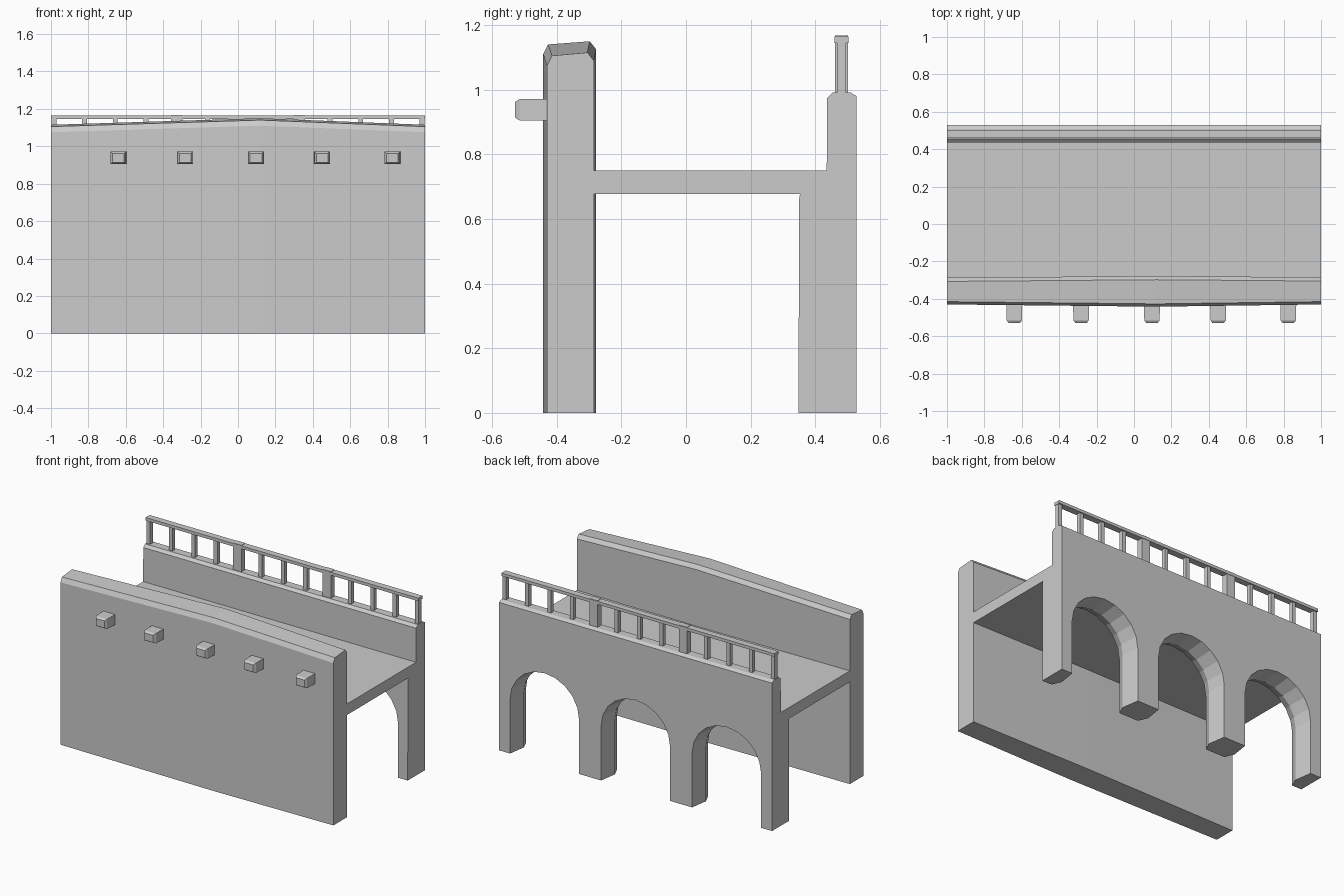
import bpy, bmesh, math

if "Cube" in bpy.data.objects:
    bpy.data.objects.remove(bpy.data.objects["Cube"])


def make_object(name, rings):
    """Loft matching closed rings of points and cap both ends."""
    bm = bmesh.new()
    loops = [[bm.verts.new(p) for p in ring] for ring in rings]
    n = len(loops[0])
    for a, b in zip(loops, loops[1:]):
        for i in range(n):
            j = (i + 1) % n
            bm.faces.new((a[i], a[j], b[j], b[i]))
    bm.faces.new(loops[0])
    bm.faces.new(loops[-1])
    bmesh.ops.recalc_face_normals(bm, faces=bm.faces)
    me = bpy.data.meshes.new(name)
    bm.to_mesh(me)
    bm.free()
    ob = bpy.data.objects.new(name, me)
    bpy.context.collection.objects.link(ob)
    return ob


def box(name, x0, x1, y0, y1, z0, z1):
    return make_object(name, [[(x, y0, z0), (x, y1, z0), (x, y1, z1), (x, y0, z1)]
                              for x in (x0, x1)])


# Front parapet wall: chamfered cap rising to a low peak off centre
def front_profile(x, y0, y1, top):
    return [(x, y0, 0), (x, y1, 0), (x, y1, top - 0.015), (x, y1 - 0.02, top + 0.01),
            (x, y0 + 0.015, top), (x, y0, top - 0.03)]


make_object("front_wall", [front_profile(-1, -0.43, -0.287, 1.105),
                           front_profile(0.12, -0.442, -0.278, 1.14),
                           front_profile(1, -0.43, -0.285, 1.105)])

# Walkway deck
box("deck", -1, 1, -0.30, 0.44, 0.677, 0.75)

# Arcade wall: thick base, thinner parapet, chamfered top
profile = [(0.348, 0), (0.528, 0), (0.528, 0.98), (0.508, 0.992), (0.455, 0.992),
           (0.437, 0.975), (0.435, 0.70), (0.356, 0.70), (0.350, 0.66)]
wall = make_object("arcade_wall", [[(x, y, z) for y, z in profile] for x in (-1, 1)])


# Arched openings, narrowest part way through the wall
def arch_ring(cx, y, r, rise, steps=10):
    spring = 0.36
    arc = [(cx + r * math.cos(math.pi * i / steps), y,
            spring + rise * math.sin(math.pi * i / steps)) for i in range(steps + 1)]
    return [(cx + r, y, -0.1)] + arc + [(cx - r, y, -0.1)]


for cx in (-0.667, 0, 0.667):
    cutter = make_object("arch_cutter", [arch_ring(cx, 0.548, 0.256, 0.243),
                                         arch_ring(cx, 0.41, 0.235, 0.222),
                                         arch_ring(cx, 0.33, 0.27, 0.255)])
    cutter.hide_render = True
    cutter.hide_set(True)
    mod = wall.modifiers.new("arch", 'BOOLEAN')
    mod.operation = 'DIFFERENCE'
    mod.solver = 'EXACT'
    mod.object = cutter

# Railing: top rail with thin posts and wider main posts
box("top_rail", -1, 1, 0.46, 0.503, 1.145, 1.165)
for i in range(13):
    main = i in (4, 8)
    w = 0.03 if main else 0.013
    x = -0.984 + 1.968 * i / 12
    d = 0.02 if main else 0.014
    box("main_post" if main else "rail_post", x - w, x + w,
        0.481 - d, 0.481 + d, 0.985, 1.168 if main else 1.15)

# Protruding beam ends with chamfered outer faces
for x in (-0.64, -0.283, 0.096, 0.45, 0.825):
    rings = []
    for y, w, h in ((-0.41, 0.043, 0.034), (-0.515, 0.041, 0.033), (-0.529, 0.031, 0.024)):
        z = 0.938
        rings.append([(x - w, y, z - h), (x + w, y, z - h), (x + w, y, z + h), (x - w, y, z + h)])
    make_object("beam_end", rings)
